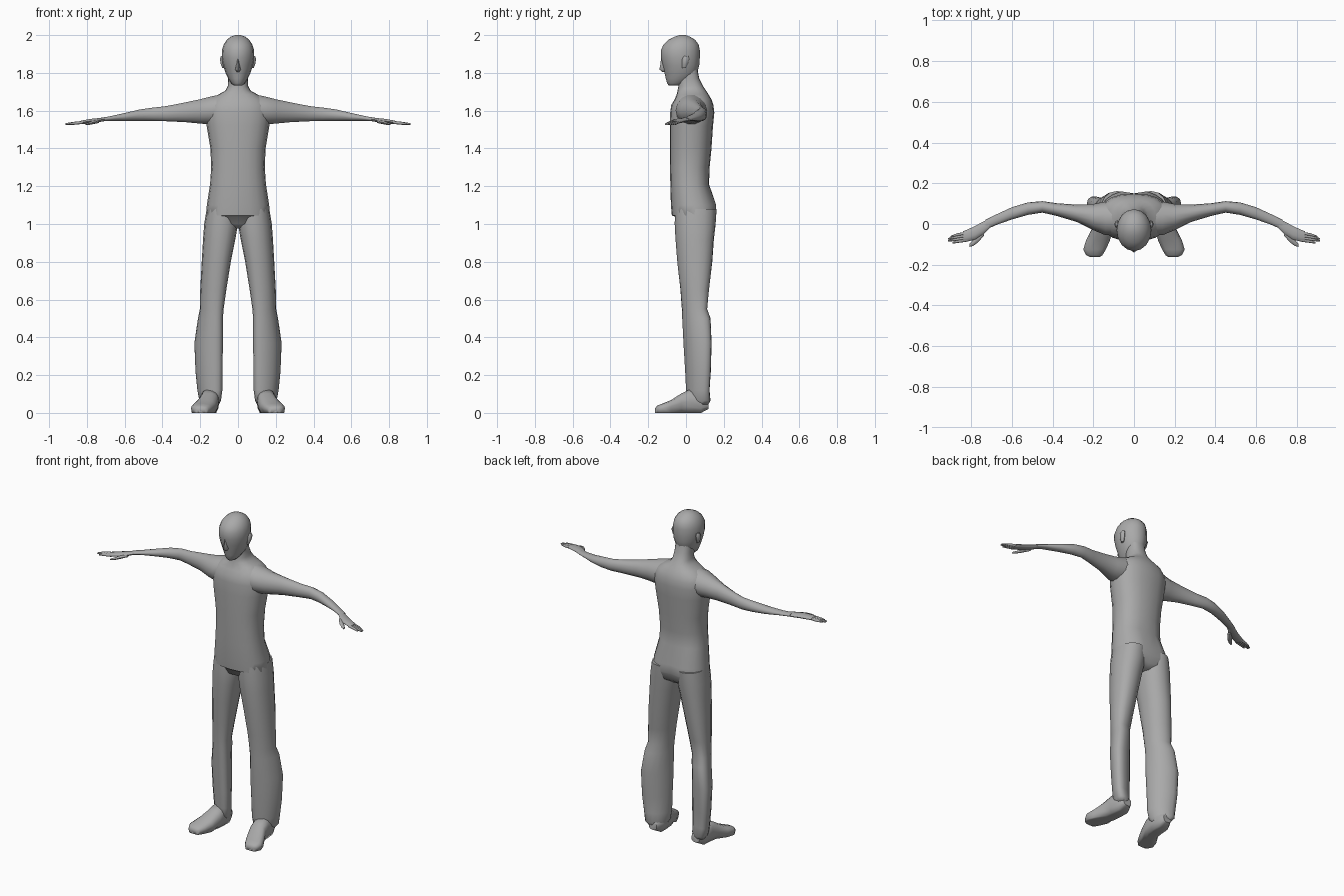
import bpy, bmesh, math

grey = bpy.data.materials.new("plain grey")
grey.diffuse_color = (0.4, 0.4, 0.4, 1)


def loft(name, axis, rows, n=16, power=2.0, mirror=False):
    """Skin rings along an axis. Row: position, a0, a1, b0, b1[, skew]."""
    bm = bmesh.new()
    rings = []
    for pos, a0, a1, b0, b1, *skew in rows:
        phi = math.asin(skew[0]) if skew else 0.0
        ring = []
        for i in range(n):
            t = 2 * math.pi * i / n
            c, s = math.cos(t), math.sin(t + phi)
            c = math.copysign(abs(c) ** (2 / power), c)
            s = math.copysign(abs(s) ** (2 / power), s)
            p = [(a0 + a1) / 2 + (a1 - a0) / 2 * c, (b0 + b1) / 2 + (b1 - b0) / 2 * s]
            p.insert("xyz".index(axis), pos)
            ring.append(bm.verts.new(p))
        rings.append(ring)
    for r, q in zip(rings, rings[1:]):
        for i in range(n):
            j = (i + 1) % n
            bm.faces.new((r[i], r[j], q[j], q[i]))
    bm.faces.new(rings[0])
    bm.faces.new(rings[-1])
    bmesh.ops.recalc_face_normals(bm, faces=bm.faces)
    me = bpy.data.meshes.new(name)
    bm.to_mesh(me)
    bm.free()
    me.materials.append(grey)
    ob = bpy.data.objects.new(name, me)
    bpy.context.collection.objects.link(ob)
    if mirror:
        ob.modifiers.new("mirror", "MIRROR").use_mirror_merge = False
    bpy.ops.object.select_all(action="DESELECT")
    ob.select_set(True)
    bpy.context.view_layer.objects.active = ob
    bpy.ops.object.shade_smooth_by_angle(angle=math.radians(55))
    return ob


def upright(rows):
    """Symmetric rows (z, half width, front, back) to loft rows."""
    return [(z, -w, w, f, b) for z, w, f, b in rows]


# torso from crotch to neck
torso = loft("torso", "z", upright([
    (0.975, 0.05, 0.0, 0.11), (1.0, 0.13, -0.045, 0.15), (1.04, 0.17, -0.06, 0.16),
    (1.045, 0.17, -0.075, 0.162), (1.1, 0.165, -0.08, 0.165), (1.21, 0.148, -0.083, 0.122),
    (1.3, 0.142, -0.085, 0.125), (1.4, 0.146, -0.086, 0.135), (1.52, 0.166, -0.086, 0.143),
    (1.59, 0.172, -0.084, 0.15), (1.63, 0.165, -0.078, 0.145), (1.66, 0.145, -0.06, 0.135),
    (1.685, 0.105, -0.05, 0.12), (1.705, 0.068, -0.045, 0.107), (1.73, 0.054, -0.04, 0.09),
    (1.77, 0.052, -0.04, 0.07), (1.82, 0.05, -0.04, 0.06)]), n=20, power=2.35)
# cleft between the buttocks
for v in torso.data.vertices:
    if abs(v.co.x) < 0.02 and v.co.y > 0.05 and 0.99 < v.co.z < 1.15:
        v.co.y -= 0.015

# head
loft("head", "z", upright([
    (1.732, 0.022, -0.09, -0.03), (1.745, 0.036, -0.1, 0.0), (1.77, 0.052, -0.107, 0.04),
    (1.80, 0.066, -0.114, 0.06), (1.84, 0.079, -0.124, 0.07), (1.88, 0.086, -0.132, 0.073),
    (1.92, 0.085, -0.133, 0.073), (1.95, 0.076, -0.119, 0.067), (1.975, 0.06, -0.093, 0.048),
    (1.992, 0.038, -0.06, 0.02), (2.0, 0.014, -0.035, -0.003)]), n=16)
loft("nose", "z", upright([
    (1.805, 0.008, -0.125, -0.08), (1.818, 0.016, -0.141, -0.08),
    (1.85, 0.009, -0.135, -0.08), (1.88, 0.005, -0.132, -0.08)]), n=8)
loft("ear", "z", [
    (1.825, 0.07, 0.083, -0.02, 0.0), (1.845, 0.07, 0.091, -0.022, 0.01),
    (1.875, 0.07, 0.096, -0.02, 0.018), (1.89, 0.07, 0.09, -0.012, 0.012)], n=8, mirror=True)

# arm from inside the shoulder to the wrist
loft("arm", "x", [
    (0.08, -0.055, 0.11, 1.53, 1.69), (0.14, -0.055, 0.11, 1.525, 1.678),
    (0.2, -0.03, 0.098, 1.53, 1.662), (0.28, 0.01, 0.095, 1.538, 1.645),
    (0.38, 0.04, 0.102, 1.543, 1.625), (0.45, 0.056, 0.112, 1.545, 1.617),
    (0.52, 0.045, 0.106, 1.545, 1.607), (0.6, 0.022, 0.082, 1.545, 1.588),
    (0.68, -0.006, 0.045, 1.546, 1.57), (0.73, -0.03, 0.02, 1.542, 1.562)],
    n=14, mirror=True)

# hand with thumb and four fingers
loft("palm", "x", [
    (0.7, -0.012, 0.033, 1.546, 1.566), (0.74, -0.052, 0.012, 1.538, 1.561),
    (0.78, -0.076, -0.01, 1.533, 1.557), (0.82, -0.087, -0.028, 1.529, 1.55),
    (0.84, -0.088, -0.036, 1.53, 1.545)], n=10, mirror=True)
loft("thumb", "x", [
    (0.735, -0.055, -0.02, 1.535, 1.555), (0.765, -0.09, -0.05, 1.529, 1.548),
    (0.79, -0.108, -0.078, 1.524, 1.539), (0.807, -0.112, -0.097, 1.523, 1.533)],
    n=8, mirror=True)
for k, (base, tip, end) in enumerate([
        (-0.044, -0.062, 0.9), (-0.056, -0.073, 0.914), (-0.068, -0.083, 0.912), (-0.08, -0.093, 0.892)]):
    mid = (base + tip) / 2
    loft(f"finger_{k + 1}", "x", [
        (0.82, base - 0.007, base + 0.007, 1.53, 1.546),
        (0.87, mid - 0.007, mid + 0.007, 1.525, 1.541),
        (end, tip - 0.004, tip + 0.004, 1.525, 1.534)], n=8, mirror=True)

# trouser leg, oval turned toward the back outer corner
loft("leg", "z", [
    (0.045, 0.1, 0.19, 0.02, 0.118, 0.4), (0.065, 0.09, 0.205, 0.005, 0.13, 0.45),
    (0.12, 0.083, 0.215, 0.0, 0.125, 0.5), (0.22, 0.082, 0.225, -0.005, 0.132, 0.5),
    (0.37, 0.08, 0.231, -0.014, 0.136, 0.5), (0.5, 0.08, 0.212, -0.02, 0.13, 0.42),
    (0.55, 0.076, 0.202, -0.022, 0.112, 0.35), (0.65, 0.062, 0.2, -0.03, 0.122, 0.25),
    (0.8, 0.038, 0.192, -0.047, 0.14, 0.15), (0.92, 0.014, 0.185, -0.056, 0.148, 0.1),
    (1.0, 0.0, 0.179, -0.06, 0.157, 0.05), (1.08, 0.0, 0.166, -0.058, 0.162)],
    n=16, power=2.2, mirror=True)

# foot pointing forward and slightly outward
foot = loft("foot", "y", [
    (0.118, 0.12, 0.175, 0.02, 0.07), (0.08, 0.1, 0.195, 0.0, 0.1),
    (0.02, 0.1, 0.2, 0.0, 0.125), (-0.025, 0.103, 0.208, 0.0, 0.104),
    (-0.08, 0.118, 0.235, 0.0, 0.068), (-0.125, 0.138, 0.249, 0.0, 0.05),
    (-0.153, 0.155, 0.235, 0.0, 0.038), (-0.163, 0.17, 0.215, 0.004, 0.026)],
    n=14, power=2.4, mirror=True)
# flat sole
for v in foot.data.vertices:
    if v.co.z < 0.018 and v.co.y < 0.1:
        v.co.z = 0.0
